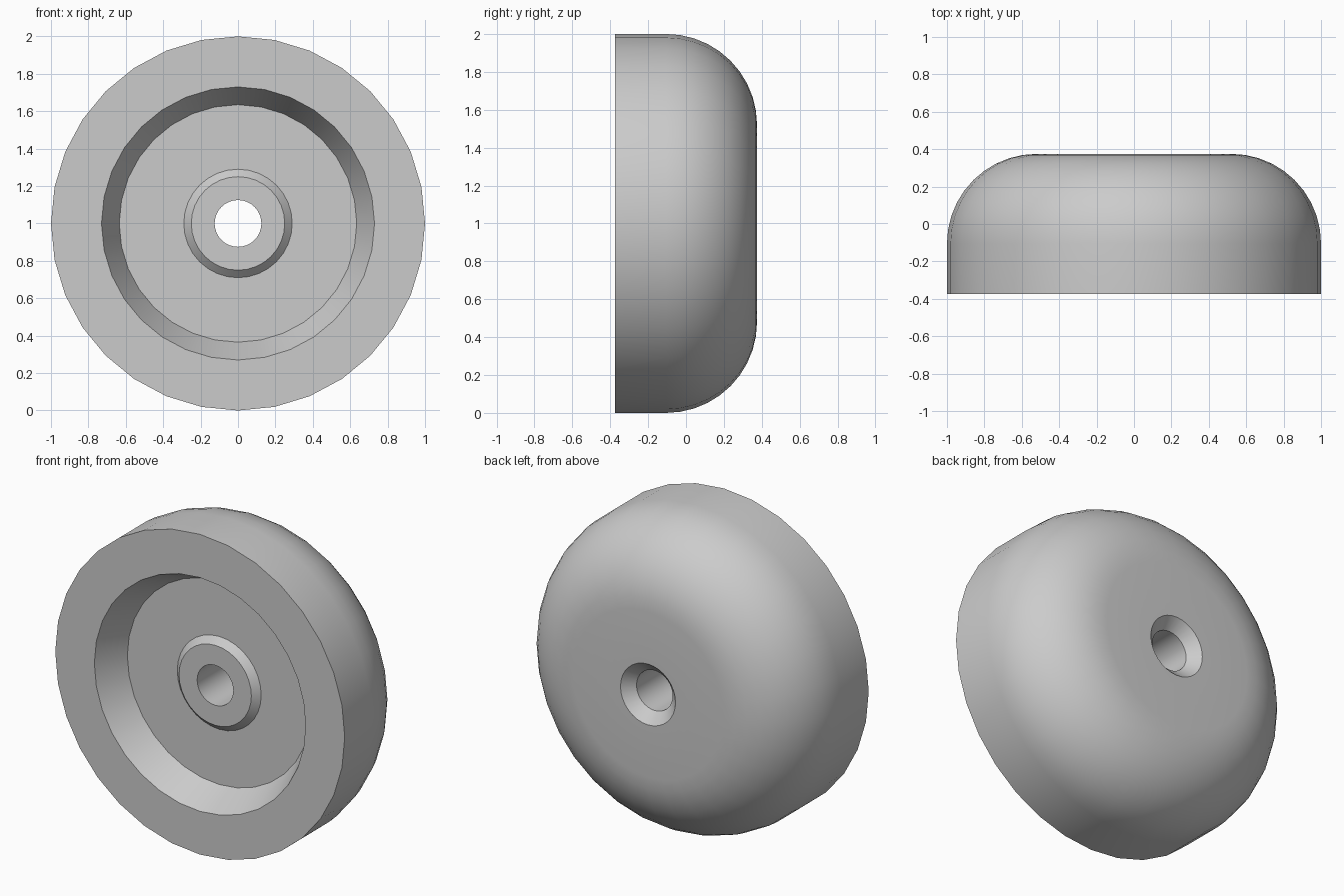
import bpy, bmesh
from math import sin, cos, pi, radians
from mathutils import Vector

cube = bpy.data.objects.get("Cube")
if cube:
    bpy.data.objects.remove(cube)

SEGMENTS = 32
FRONT, BACK = -0.375, 0.375
ROUND = 0.48

# Plain grey material
grey = bpy.data.materials.new("plain grey")
grey.use_nodes = True
colour = (0.6, 0.6, 0.6, 1)
grey.diffuse_color = colour
grey.node_tree.nodes["Principled BSDF"].inputs["Base Color"].default_value = colour

# Cross-section as (radius, y): bore, hub, recess, rim, then rounded back and countersink
profile = [(0.125, FRONT + 0.15), (0.25, FRONT + 0.15), (0.29, FRONT + 0.19),
           (0.635, FRONT + 0.19), (0.73, FRONT), (1, FRONT)]
steps = 10
for i in range(steps + 1):
    a = pi / 2 * i / steps
    profile.append((1 - ROUND + ROUND * cos(a), BACK - ROUND + ROUND * sin(a)))
profile += [(0.19, BACK), (0.125, BACK - 0.065)]

# Revolve the closed cross-section around the y axis
bm = bmesh.new()
verts = [bm.verts.new((0, y, r)) for r, y in profile]
edges = [bm.edges.new((v, verts[(i + 1) % len(verts)])) for i, v in enumerate(verts)]
bmesh.ops.spin(bm, geom=verts + edges, cent=Vector(), axis=(0, 1, 0),
               angle=2 * pi, steps=SEGMENTS, use_merge=True)
bmesh.ops.remove_doubles(bm, verts=bm.verts, dist=0.0001)
bmesh.ops.recalc_face_normals(bm, faces=bm.faces)
mesh = bpy.data.meshes.new("round_foot")
bm.to_mesh(mesh)
bm.free()
mesh.materials.append(grey)

foot = bpy.data.objects.new("round_foot", mesh)
foot.location.z = 1
bpy.context.collection.objects.link(foot)
bpy.context.view_layer.objects.active = foot
foot.select_set(True)
bpy.ops.object.shade_smooth_by_angle(angle=radians(25))
